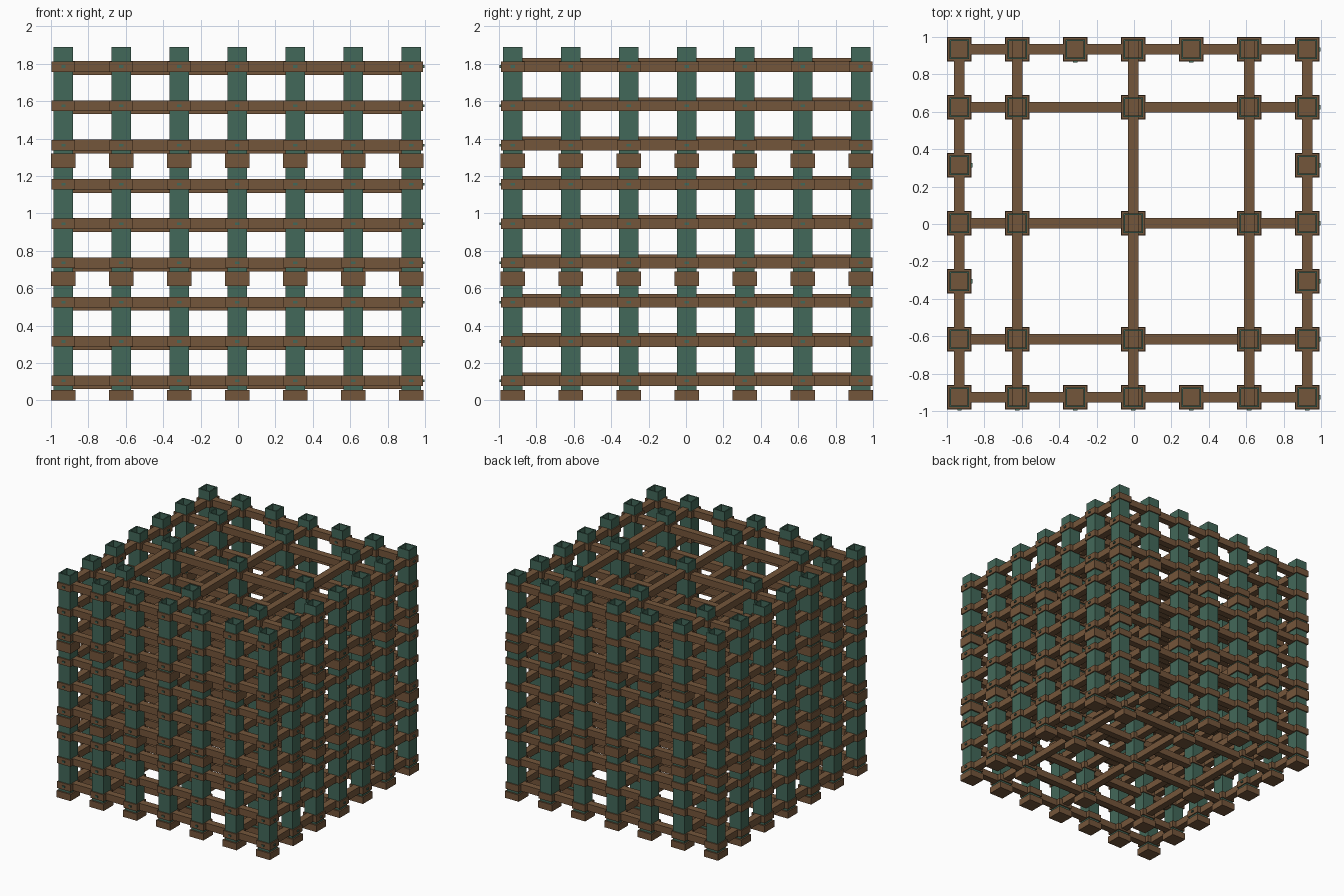
import bpy, bmesh
from mathutils import Vector

if "Cube" in bpy.data.objects:
    bpy.data.objects.remove(bpy.data.objects["Cube"])


def material(name, color):
    m = bpy.data.materials.new(name)
    m.diffuse_color = (*color, 1)
    m.use_nodes = True
    m.node_tree.nodes["Principled BSDF"].inputs["Base Color"].default_value = m.diffuse_color
    return m


BROWN = material("brown wood", (0.175, 0.092, 0.043))
GREEN = material("dark green", (0.055, 0.14, 0.10))

# Shared layout
CX, CY = -0.004, 0.004
EDGE, INNER = 0.93, 0.62
LINES = (-EDGE, -INNER, 0.0, INNER, EDGE)
LEVELS = [0.105 + 0.21 * k for k in range(9)]
TOP = 1.89
posts = [(x, y) for x in LINES for y in LINES]
for s in (-0.31, 0.31):
    for e in (-EDGE, EDGE):
        posts += [(s, e), (e, s)]


def box(bm, x, y, z, sx, sy, sz):
    """Add a box centred on x, y, z."""
    verts = bmesh.ops.create_cube(bm, size=1)["verts"]
    for v in verts:
        v.co = Vector((x + CX + v.co.x * sx, y + CY + v.co.y * sy, z + v.co.z * sz))
    return verts


def finish(name, bm, *mats):
    mesh = bpy.data.meshes.new(name)
    bm.to_mesh(mesh)
    bm.free()
    for m in mats:
        mesh.materials.append(m)
    bpy.context.collection.objects.link(bpy.data.objects.new(name, mesh))


# Square posts with a hollow top and a wooden floor inside
bm = bmesh.new()
for x, y in posts:
    verts = box(bm, x, y, (TOP + 0.01) / 2, 0.106, 0.106, TOP - 0.01)
    faces = {f for v in verts for f in v.link_faces}
    cap = max(faces, key=lambda f: f.calc_center_median().z)
    bmesh.ops.inset_region(bm, faces=[cap], thickness=0.014)
    floor = bmesh.ops.extrude_discrete_faces(bm, faces=[cap])["faces"][0]
    for v in floor.verts:
        v.co.z = 1.812
    floor.material_index = 1
finish("posts", bm, GREEN, BROWN)

# Wide blocks at the foot of each post and at the two stacking joints
bm = bmesh.new()
for x, y in posts:
    for lo, hi in ((0.0, 0.056), (0.612, 0.69), (1.242, 1.32)):
        box(bm, x, y, (lo + hi) / 2, 0.13, 0.13, hi - lo)
finish("joint_blocks", bm, BROWN)

# Collars that hold the beams
bm = bmesh.new()
for x, y in posts:
    for z in LEVELS:
        box(bm, x, y, z, 0.124, 0.124, 0.056)
finish("beam_collars", bm, BROWN)

# Small pegs on the front and right faces of the collars
bm = bmesh.new()
for x, y in posts:
    for z in LEVELS:
        box(bm, x, y - 0.064, z, 0.022, 0.012, 0.014)
        box(bm, x + 0.064, y, z, 0.012, 0.022, 0.014)
finish("pegs", bm, GREEN)

# Beams: inner ones are offset so that the two directions lap
for name, along_x in (("cross_beams", True), ("depth_beams", False)):
    bm = bmesh.new()
    for p in LINES:
        shift = 0 if abs(p) == EDGE else (-0.016 if along_x else 0.016)
        for z in LEVELS:
            if along_x:
                box(bm, 0, p, z + shift, 2 * EDGE + 0.1, 0.058, 0.058)
            else:
                box(bm, p, 0, z + shift, 0.058, 2 * EDGE + 0.1, 0.058)
    finish(name, bm, BROWN)
